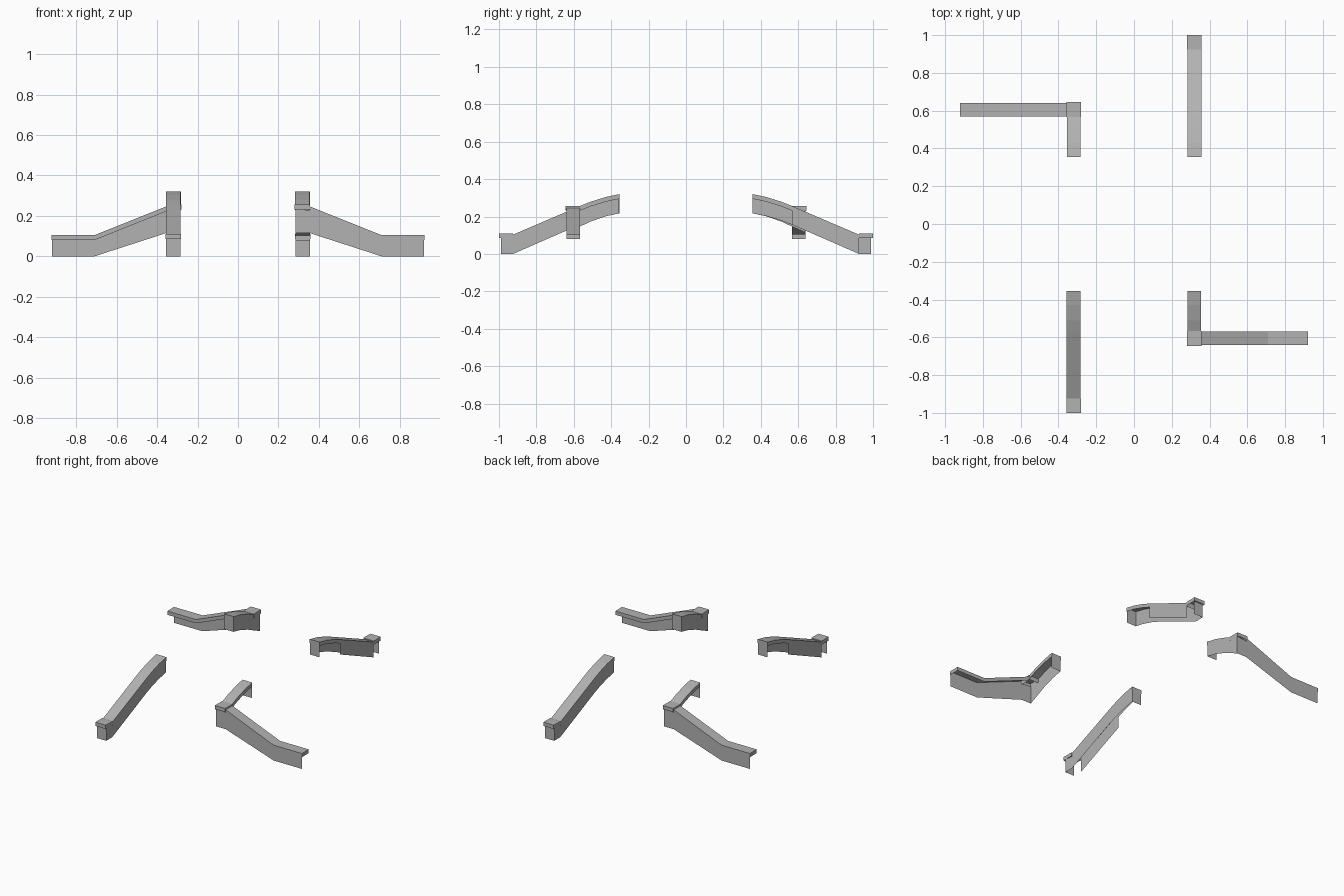
import bpy
from mathutils import Vector

if "Cube" in bpy.data.objects:
    bpy.data.objects.remove(bpy.data.objects["Cube"])

stone = bpy.data.materials.new("light_grey")
stone.diffuse_color = (0.45, 0.45, 0.45, 1)
stone.use_nodes = True
stone.node_tree.nodes["Principled BSDF"].inputs["Base Color"].default_value = stone.diffuse_color


def build(name, quads):
    """Make a sheet object from (corners, outward direction) pairs, plus its half-turn twin."""
    for side, s in (("front", 1), ("back", -1)):
        verts, faces = [], []
        for corners, out in quads:
            pts = [Vector(p) for p in corners]
            normal = (pts[2] - pts[0]).cross(pts[3] - pts[1])
            if normal.dot(Vector(out)) < 0:
                pts.reverse()
            n = len(verts)
            verts += [(p.x * s, p.y * s, p.z) for p in pts]
            faces.append(range(n, n + 4))
        me = bpy.data.meshes.new(side + "_" + name)
        me.from_pydata(verts, [], [tuple(f) for f in faces])
        me.materials.append(stone)
        bpy.context.collection.objects.link(bpy.data.objects.new(side + "_" + name, me))


def place(axis, t, c, z):
    return (t, c, z) if axis == "x" else (c, t, z)


def wall(axis, c, out, strip):
    """Upright sheet along an axis; strip holds (position, bottom, top)."""
    quads = []
    for (t0, b0, h0), (t1, b1, h1) in zip(strip, strip[1:]):
        quads.append(([place(axis, t0, c, b0), place(axis, t1, c, b1),
                       place(axis, t1, c, h1), place(axis, t0, c, h0)],
                      place(axis, 0, out, 0)))
    return quads


def cap(axis, lo, hi, path, lip=0.025):
    """Coping with a top sheet and a shallow lip all round; path holds (position, top)."""
    quads = []
    for (t0, z0), (t1, z1) in zip(path, path[1:]):
        quads.append(([place(axis, t0, lo, z0), place(axis, t1, lo, z1),
                       place(axis, t1, hi, z1), place(axis, t0, hi, z0)], (0, 0, 1)))
    strip = [(t, z - lip, z) for t, z in path]
    quads += wall(axis, lo, -1, strip) + wall(axis, hi, 1, strip)
    other = "y" if axis == "x" else "x"
    for (t, z), out in ((path[0], -1), (path[-1], 1)):
        quads += wall(other, t, out, [(lo, z - lip, z), (hi, z - lip, z)])
    return quads


# Curved upper slope shared by both kinds of balustrade
upper = [(-0.57, 0.255), (-0.51, 0.279), (-0.43, 0.304), (-0.355, 0.32)]
upper_bottom = [0.155, 0.178, 0.202, 0.217]

# Straight balustrade: low post, ramp and curved top
build("straight_post_cap", cap("y", -0.358, -0.281, [(-1.0, 0.11), (-0.925, 0.11)]))
build("straight_ramp_cap", cap("y", -0.357, -0.283, [(-0.925, 0.103)] + upper))
high = [(t, b, z - 0.02) for (t, z), b in zip(upper, upper_bottom)]
low = [(-0.925, 0.0, 0.085), high[0]]
build("straight_long_wall", wall("y", -0.285, 1, [(-0.988, 0.0, 0.088)] + low + high[1:]))
build("straight_short_wall", wall("y", -0.356, -1, low))
build("straight_post_end", wall("x", -0.988, -1, [(-0.355, 0, 0.09), (-0.285, 0, 0.09)]))
build("straight_top_end", wall("x", -0.357, 1, [(-0.356, 0.217, 0.31), (-0.285, 0.217, 0.31)]))

# Corner balustrade: long arm along x, corner block, short arm along y
build("corner_arm_cap", cap("x", -0.64, -0.568,
                            [(0.355, 0.247), (0.71, 0.105), (0.922, 0.105)]))
build("corner_block_cap", cap("x", -0.645, -0.567, [(0.28, 0.257), (0.357, 0.257)]))
build("corner_short_cap", cap("y", 0.282, 0.354, upper))
build("corner_front_wall", wall("x", -0.637, -1, [
    (0.284, 0.115, 0.235), (0.355, 0.115, 0.228), (0.71, 0.0, 0.085), (0.92, 0.0, 0.085)]))
build("corner_side_wall", wall("y", 0.284, -1, [
    (-0.637, 0.115, 0.235), (-0.57, 0.145, 0.235), (-0.51, 0.173, 0.259),
    (-0.43, 0.201, 0.284), (-0.357, 0.217, 0.30)]))
build("corner_short_end", wall("x", -0.357, 1, [(0.284, 0.217, 0.31), (0.353, 0.217, 0.31)]))
